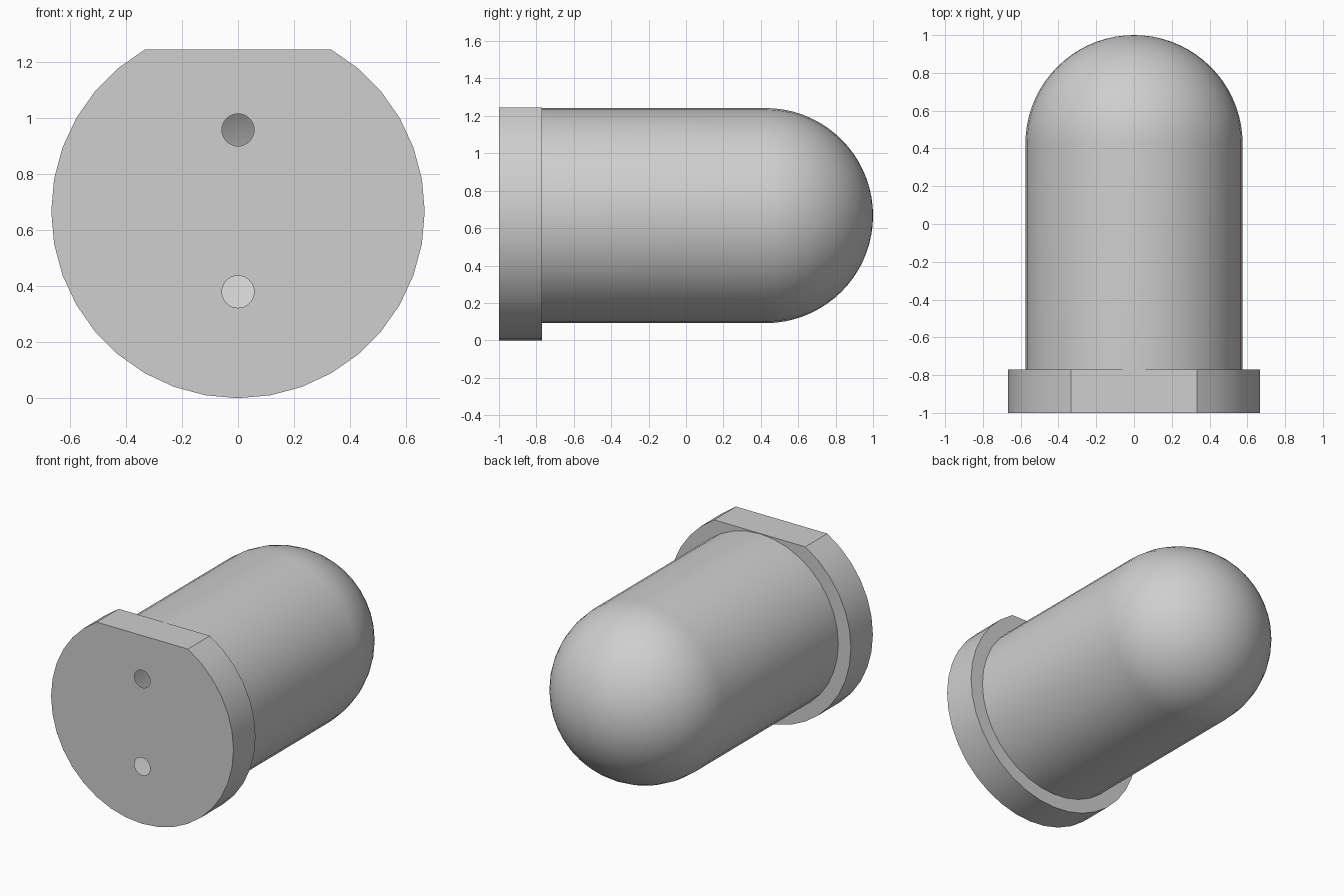
import bpy, bmesh, math

if "Cube" in bpy.data.objects:
    bpy.data.objects.remove(bpy.data.objects["Cube"], do_unlink=True)

# Main dimensions
CZ = 0.667                  # height of the long axis
R_FLANGE, R_BODY = 0.667, 0.575
Y_FRONT, Y_STEP, Y_DOME = -1.0, -0.77, 0.425
R_HOLE, HOLE_OFFSET = 0.0575, 0.289

grey = bpy.data.materials.new("plain grey")
grey.use_nodes = True
colour = (0.62, 0.62, 0.62, 1)
grey.diffuse_color = colour
grey.node_tree.nodes["Principled BSDF"].inputs["Base Color"].default_value = colour


def ring(bm, radius, y, angles, z=CZ):
    """Verts on a circle around the y axis, at the given angles in degrees."""
    return [bm.verts.new((radius * math.cos(math.radians(a)), y,
                          z + radius * math.sin(math.radians(a)))) for a in angles]


def loop_edges(bm, verts):
    return [bm.edges.get(p) or bm.edges.new(p)
            for p in zip(verts, verts[1:] + verts[:1])]


def bridge(bm, a, b):
    for i in range(len(a)):
        j = (i + 1) % len(a)
        bm.faces.new((a[i], a[j], b[j], b[i]))


def fill(bm, loops, normal):
    edges = [e for verts in loops for e in loop_edges(bm, verts)]
    bmesh.ops.triangle_fill(bm, edges=edges, use_beauty=True, normal=normal)


def finish(bm, name):
    bmesh.ops.recalc_face_normals(bm, faces=bm.faces)
    mesh = bpy.data.meshes.new(name)
    bm.to_mesh(mesh)
    bm.free()
    mesh.materials.append(grey)
    obj = bpy.data.objects.new(name, mesh)
    bpy.context.collection.objects.link(obj)
    bpy.ops.object.select_all(action='DESELECT')
    obj.select_set(True)
    bpy.context.view_layer.objects.active = obj
    bpy.ops.object.shade_smooth_by_angle(angle=math.radians(30))


full = range(0, 360, 10)
cut = range(120, 421, 10)   # leaves one long chord as the flat on top

# Flange: thin shell with a flat top and two round openings in the front
bm = bmesh.new()
front = ring(bm, R_FLANGE, Y_FRONT, cut)
back = ring(bm, R_FLANGE, Y_STEP, cut)
bridge(bm, front, back)
holes = [ring(bm, R_HOLE, Y_FRONT, full, CZ + 0.002 + s * HOLE_OFFSET) for s in (-1, 1)]
fill(bm, [front] + holes, (0, -1, 0))
fill(bm, [back, ring(bm, R_BODY, Y_STEP, full)], (0, 1, 0))
finish(bm, "base_flange")

# Body: hollow tube closed by a hemispherical dome
bm = bmesh.new()
previous = ring(bm, R_BODY, Y_STEP, full)
STEPS = 18
for i in range(STEPS):
    t = math.pi / 2 * i / STEPS
    current = ring(bm, R_BODY * math.cos(t), Y_DOME + R_BODY * math.sin(t), full)
    bridge(bm, previous, current)
    previous = current
tip = bm.verts.new((0, Y_DOME + R_BODY, CZ))
for a, b in zip(previous, previous[1:] + previous[:1]):
    bm.faces.new((a, b, tip))
finish(bm, "domed_body")
